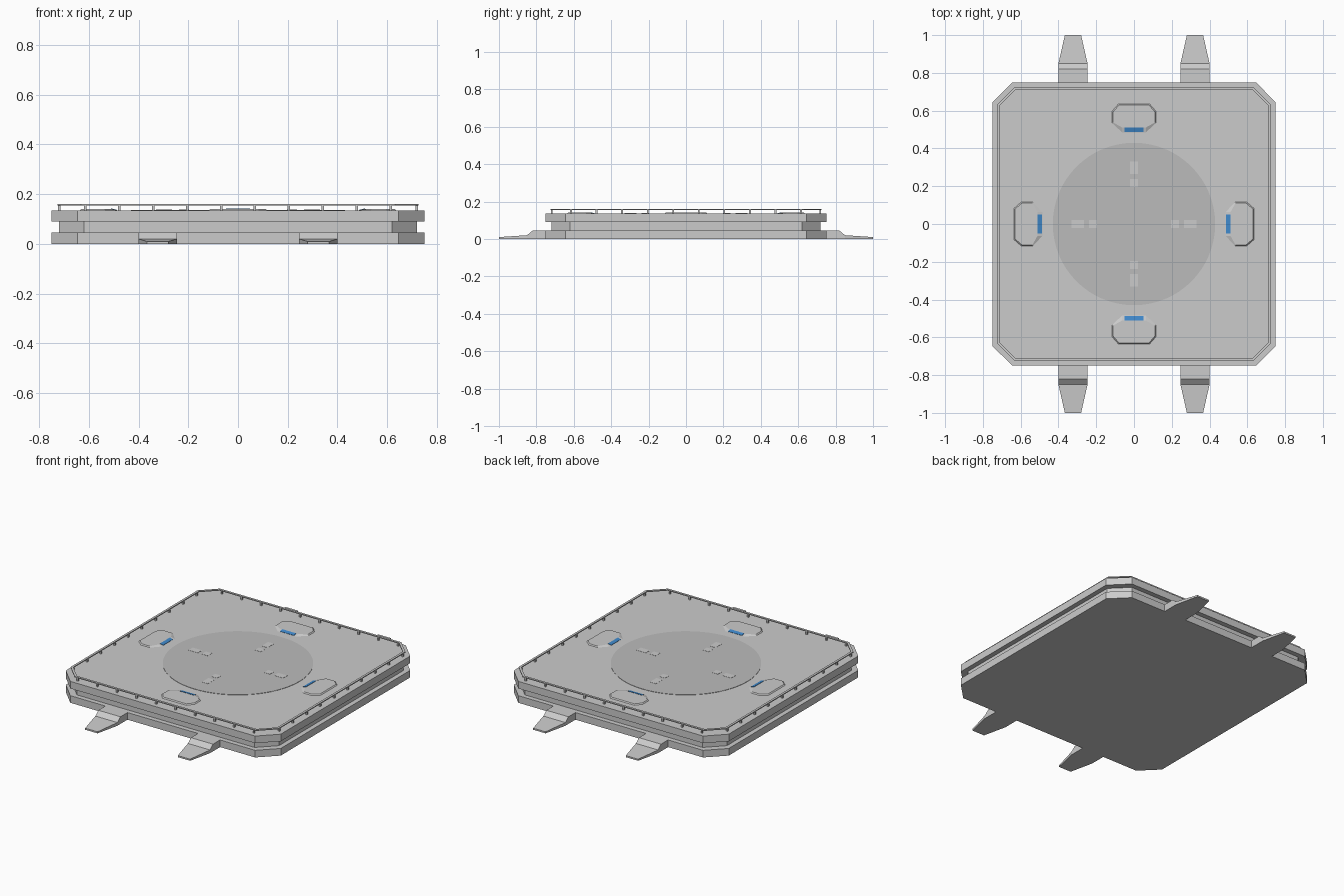
import bpy, bmesh, math
from mathutils import Matrix, Vector

if "Cube" in bpy.data.objects:
    bpy.data.objects.remove(bpy.data.objects["Cube"])


def material(name, color):
    m = bpy.data.materials.new(name)
    m.diffuse_color = color
    m.use_nodes = True
    m.node_tree.nodes["Principled BSDF"].inputs["Base Color"].default_value = m.diffuse_color
    return m


def make(name, bm, mat=None):
    bmesh.ops.recalc_face_normals(bm, faces=bm.faces)
    mesh = bpy.data.meshes.new(name)
    bm.to_mesh(mesh)
    bm.free()
    ob = bpy.data.objects.new(name, mesh)
    bpy.context.collection.objects.link(ob)
    if mat:
        mesh.materials.append(mat)
    return ob


def octagon(h, c):
    return [(h, -c), (h, c), (c, h), (-c, h), (-h, c), (-h, -c), (-c, -h), (c, -h)]


def loft(bm, loops, cap=True):
    """Skin a list of 3D loops; cap the ends or close back on the first."""
    rings = [[bm.verts.new(p) for p in lp] for lp in loops]
    n = len(rings[0])
    pairs = list(zip(rings, rings[1:])) + ([] if cap else [(rings[-1], rings[0])])
    for a, b in pairs:
        for i in range(n):
            j = (i + 1) % n
            bm.faces.new((a[i], a[j], b[j], b[i]))
    if cap:
        bm.faces.new(rings[0])
        bm.faces.new(rings[-1])


def at(points, z):
    return [(x, y, z) for x, y in points]


def box(bm, x0, x1, y0, y1, z0, z1):
    pts = [(x0, y0), (x1, y0), (x1, y1), (x0, y1)]
    loft(bm, [at(pts, z0), at(pts, z1)])


def four_turns(bm):
    """Repeat the geometry around z in quarter turns."""
    src = list(bm.verts) + list(bm.edges) + list(bm.faces)
    for k in range(1, 4):
        d = bmesh.ops.duplicate(bm, geom=src)
        vs = [g for g in d["geom"] if isinstance(g, bmesh.types.BMVert)]
        bmesh.ops.rotate(bm, verts=vs, matrix=Matrix.Rotation(k * math.pi / 2, 3, 'Z'))


blue = material("blue_light", (0.05, 0.25, 0.6, 1))
dark = material("dark_pad", (0.5, 0.5, 0.5, 1))
DECK = 0.135

# Stacked platform with a recessed waist
bm = bmesh.new()
o, w = octagon(0.75, 0.645), octagon(0.72, 0.62)
loft(bm, [at(o, 0), at(o, 0.045), at(w, 0.045), at(w, 0.09), at(o, 0.09), at(o, DECK)])
make("platform", bm)

# Thin guard rail around the rim
bm = bmesh.new()
ro, ri = octagon(0.725, 0.632), octagon(0.711, 0.626)
loft(bm, [at(ro, 0.154), at(ro, 0.16), at(ri, 0.16), at(ri, 0.154)], cap=False)
make("guard_rail", bm)

# Posts carrying the rail
bm = bmesh.new()
for i in range(10):
    x = (i - 4.5) * 0.1365
    box(bm, x - 0.005, x + 0.005, 0.713, 0.723, DECK - 0.003, 0.156)
four_turns(bm)
make("rail_posts", bm)

# Tapered feet on the front and back
bm = bmesh.new()
section = [(0.70, 0.045, 0.077), (0.82, 0.045, 0.077), (0.85, 0.02, 0.077), (1.0, 0.01, 0.043)]
for cx in (-0.323, 0.323):
    for s in (-1, 1):
        loft(bm, [[(cx - hw, s * y, 0), (cx + hw, s * y, 0), (cx + hw, s * y, z), (cx - hw, s * y, z)]
                  for y, z, hw in section])
make("feet", bm)

# Round landing pad in the middle of the deck
bm = bmesh.new()
bmesh.ops.create_cone(bm, cap_ends=True, segments=64, radius1=0.43, radius2=0.43, depth=0.004,
                      matrix=Matrix.Translation((0, 0, DECK)))
make("round_pad", bm, dark)

# Pale marks on the pad
bm = bmesh.new()
for y0, y1 in ((0.197, 0.238), (0.265, 0.33)):
    box(bm, -0.021, 0.021, y0, y1, DECK, DECK + 0.003)
four_turns(bm)
make("pad_marks", bm)

# Low consoles on the four sides, sloping toward the centre
base = [(0.063, 0.485), (0.116, 0.535), (0.116, 0.597), (0.083, 0.635)]
top = [(0.063, 0.511), (0.11, 0.537), (0.11, 0.594), (0.08, 0.629)]
mirror = lambda p: p + [(-x, y) for x, y in reversed(p)]
bm = bmesh.new()
loft(bm, [at(mirror(base), DECK - 0.002), at(mirror(base), DECK), at(mirror(top), DECK + 0.006)])
four_turns(bm)
make("consoles", bm)

# Blue light strip on each console slope
bm = bmesh.new()
loft(bm, [[(x, 0.488, DECK - 0.001), (x, 0.488, DECK + 0.0025),
           (x, 0.51, DECK + 0.0075), (x, 0.51, DECK - 0.001)] for x in (-0.049, 0.049)])
four_turns(bm)
make("console_lights", bm, blue)
